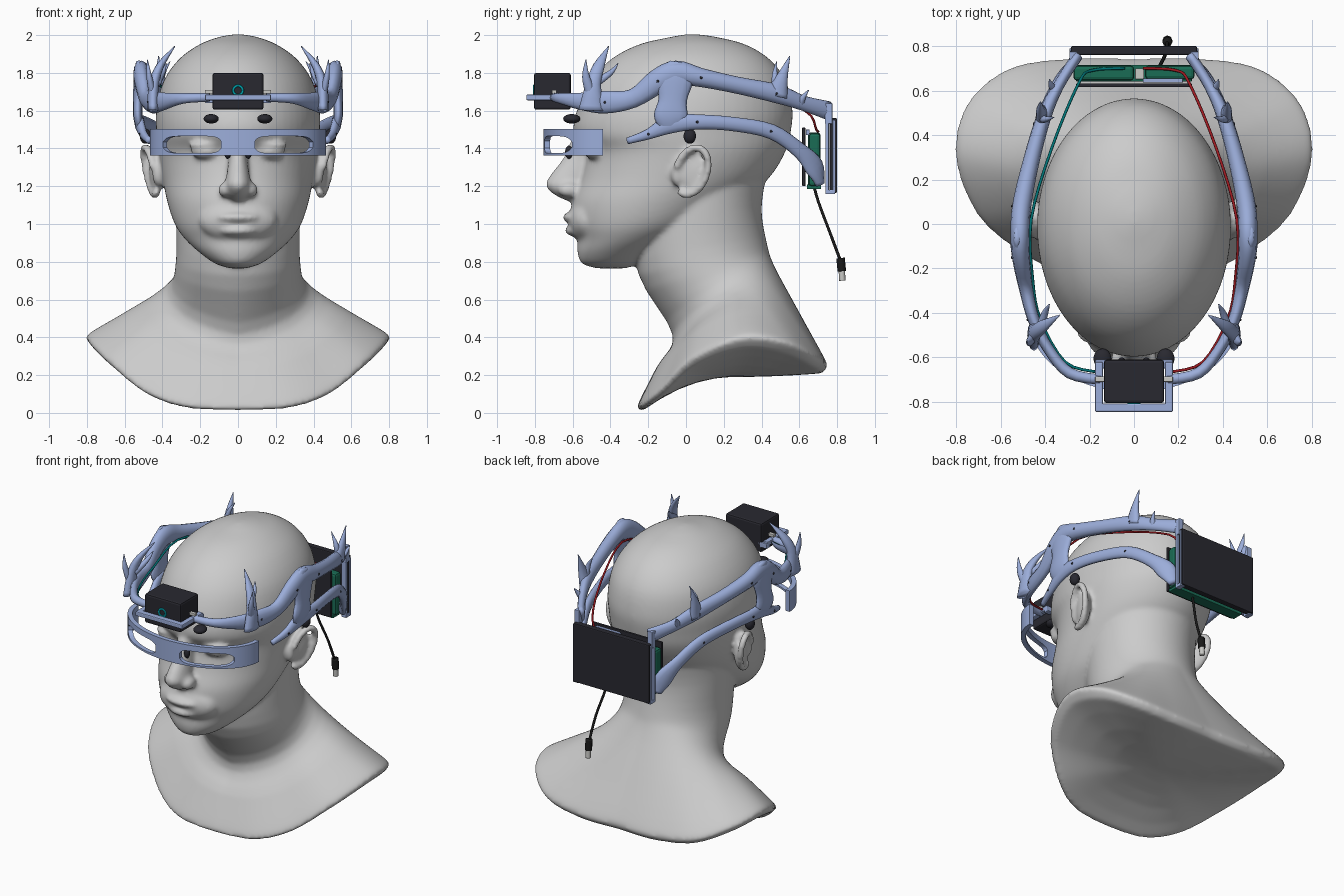
import bpy, bmesh, math
from mathutils import Vector, Matrix

cube = bpy.data.objects.get("Cube")
if cube:
    bpy.data.objects.remove(cube)


def material(name, r, g, b):
    m = bpy.data.materials.new(name)
    m.use_nodes = True
    m.diffuse_color = (r, g, b, 1)
    m.node_tree.nodes["Principled BSDF"].inputs["Base Color"].default_value = (r, g, b, 1)
    return m


GREY = material("bust_grey", .6, .6, .6)
BLUE = material("frame_blue", .33, .42, .7)
DARK = material("charcoal", .022, .022, .03)
BLACK = material("cable_black", .01, .01, .01)
TEAL = material("wire_teal", 0, .18, .19)
CYAN = material("sensor_cyan", 0, .4, .46)
RED = material("wire_red", .35, .01, .015)
GREEN = material("board_green", .01, .15, .09)
SILVER = material("connector_silver", .58, .58, .56)


def finish(name, bm, mat, smooth=True):
    bmesh.ops.recalc_face_normals(bm, faces=bm.faces)
    mesh = bpy.data.meshes.new(name)
    for f in bm.faces:
        f.smooth = smooth
    bm.to_mesh(mesh)
    bm.free()
    mesh.materials.append(mat)
    ob = bpy.data.objects.new(name, mesh)
    bpy.context.collection.objects.link(ob)
    return ob


def spline(keys, n=4):
    """Catmull-Rom samples through tuples of any length."""
    out = []
    for i in range(len(keys) - 1):
        a, b, c, d = (keys[min(max(i + k, 0), len(keys) - 1)] for k in (-1, 0, 1, 2))
        for s in range(n):
            t = s / n
            out.append([q + t / 2 * (r - p + t * (2*p - 5*q + 4*r - e + t * (3*(q - r) + e - p)))
                        for p, q, r, e in zip(a, b, c, d)])
    return out + [list(keys[-1])]


def loft(bm, rings):
    vs = [[bm.verts.new(p) for p in ring] for ring in rings]
    n = len(vs[0])
    for a, b in zip(vs, vs[1:]):
        for i in range(n):
            bm.faces.new((a[i], a[(i + 1) % n], b[(i + 1) % n], b[i]))
    bm.faces.new(vs[0])
    bm.faces.new(vs[-1])


def tube(name, keys, mat, side=1, ref=(0, 0, 1), sides=12):
    """Elliptical sweep; keys are x, y, z, size along ref, size across."""
    pts = spline(keys)
    ps = [Vector((p[0] * side, p[1], p[2])) for p in pts]
    rings = []
    for i, (p, k) in enumerate(zip(ps, pts)):
        tan = (ps[min(i + 1, len(ps) - 1)] - ps[max(i - 1, 0)]).normalized()
        across = tan.cross(Vector(ref)).normalized()
        up = across.cross(tan)
        angles = [math.tau * j / sides for j in range(sides)]
        rings.append([p + up * math.sin(a) * k[3] / 2 + across * math.cos(a) * k[4] / 2 for a in angles])
    bm = bmesh.new()
    loft(bm, rings)
    return finish(name, bm, mat)


def wire(name, pts, mat, width, side=1):
    return tube(name, [p + (width, width) for p in pts], mat, side, sides=8)


def ball(bm, pos, radii, turn=0):
    m = Matrix.Translation(pos) @ Matrix.Rotation(turn, 4, 'Z') @ Matrix.Diagonal((*radii, 1))
    bmesh.ops.create_uvsphere(bm, u_segments=24, v_segments=16, radius=1, matrix=m)


def blob(name, pos, radii, mat):
    bm = bmesh.new()
    ball(bm, pos, radii)
    return finish(name, bm, mat)


def box(name, lo, hi, mat, bevel=.006):
    bm = bmesh.new()
    mid = [(a + b) / 2 for a, b in zip(lo, hi)]
    size = [abs(b - a) for a, b in zip(lo, hi)]
    bmesh.ops.create_cube(bm, size=1, matrix=Matrix.Translation(mid) @ Matrix.Diagonal((*size, 1)))
    ob = finish(name, bm, mat, False)
    mod = ob.modifiers.new("Bevel", 'BEVEL')
    mod.width, mod.segments = bevel, 2
    return ob


# Bust: overlapping closed volumes fused into one smooth skin
ANGLES = [math.tau * i / 64 for i in range(64)]


def level_ring(z, front, back, half):
    mid, depth = (front + back) / 2, (back - front) / 2
    return [(half * math.sin(a), mid - depth * math.cos(a), z) for a in ANGLES]


bm = bmesh.new()
skull = [(.765, -.47, -.32, .04), (.79, -.55, -.25, .12), (.85, -.575, -.15, .205),
         (.92, -.575, -.02, .28), (1, -.6, .14, .335), (1.12, -.6, .3, .375),
         (1.25, -.555, .445, .4), (1.38, -.535, .525, .42), (1.48, -.595, .553, .432),
         (1.6, -.578, .564, .433), (1.75, -.51, .532, .397), (1.87, -.4, .445, .315),
         (1.95, -.25, .315, .205), (1.99, -.08, .16, .1), (2.004, 0, .06, .02)]
nose = [(1.11, -.6, -.5, .03), (1.15, -.69, -.5, .055), (1.2, -.742, -.5, .07),
        (1.25, -.725, -.5, .062), (1.35, -.65, -.45, .05), (1.44, -.61, -.45, .052),
        (1.5, -.57, -.45, .03)]
for keys in (skull, nose):
    loft(bm, [level_ring(*k) for k in spline(keys)])

# Rounded shoulder rim, closed by a shallow bowl below, swept up into the neck
half_rim = spline([(0, -.258, .02), (.28, -.235, .036), (.5, -.135, .115), (.7, .035, .28), (.803, .3, .388),
                   (.75, .54, .36), (.56, .7, .28), (.28, .745, .245), (0, .742, .245)], 8)
rim = half_rim + [(-x, y, z) for x, y, z in half_rim[-2:0:-1]]
spokes = len(rim)
turns = [math.tau * i / spokes for i in range(spokes)]
collar = [Vector((.375 * math.sin(a), .2 - .27 * math.cos(a),
                  .59 - .18 * math.cos(a) + .055 * abs(math.sin(a)))) for a in turns]
throat = [Vector((.328 * math.sin(a), .09 - .34 * math.cos(a), .81 - .08 * math.cos(a))) for a in turns]
centre = Vector((0, .25, .19))
columns = []
for a, edge, low, mid in zip(turns, rim, collar, throat):
    edge = Vector(edge)
    upper_edge = edge.lerp(low, .06) + Vector((0, 0, .02))
    columns.append(spline([edge, upper_edge, upper_edge.lerp(low, .5), low, mid,
                           (.33 * math.sin(a), .06 - .34 * math.cos(a), 1.08),
                           (.33 * math.sin(a), .09 - .34 * math.cos(a), 1.28)]))
rings = []
for t in (.04, .2, .4, .6, .8, .95):
    ring = []
    for p in rim:
        r = centre.lerp(Vector(p), t)
        r.z = centre.z + (p[2] - .03 - centre.z) * t * t
        ring.append(r)
    rings.append(ring)
loft(bm, rings + list(zip(*columns)))

# Lips and muzzle, then paired face details and ears
ball(bm, (0, -.592, 1.035), (.12, .062, .03))
ball(bm, (0, -.58, .965), (.105, .062, .032))
ball(bm, (0, -.525, 1.02), (.21, .1, .12))
for s in (1, -1):
    ball(bm, (s * .068, -.62, 1.18), (.038, .058, .04))
    ball(bm, (s * .165, -.475, 1.385), (.085, .068, .045))
    ball(bm, (s * .165, -.48, 1.42), (.1, .068, .02))
    ball(bm, (s * .43, .03, 1.28), (.035, .08, .125), -s * .25)
    ball(bm, (s * .42, -.045, 1.26), (.035, .035, .06))
    for i in range(26):
        a = -2 + 4.9 * i / 25
        dy, dz = .085 * math.cos(a), .125 * math.sin(a)
        y = .03 + dy + .2 * dz
        ball(bm, (s * (.45 + .25 * (y + .03) + .15 * dz), y, 1.28 + dz), (.024, .022, .022))
bust = finish("bust", bm, GREY)
mod = bust.modifiers.new("Fuse", 'REMESH')
mod.mode, mod.voxel_size, mod.use_smooth_shade = 'VOXEL', .012, True
mod = bust.modifiers.new("Soften", 'SMOOTH')
mod.factor, mod.iterations = .5, 12

# Visor: curved band with two rounded windows
bm = bmesh.new()
cols = []
for i in range(-64, 65):
    phi = math.pi / 2 * i / 64
    x, y = .45 * math.sin(phi), -.44 - .3 * math.cos(phi)
    r = min(abs(abs(x) - .235) / .152, 1)
    h = .045 * math.sqrt(max(.1, 1 - r ** 6))
    cols.append((r < 1, [bm.verts.new((x, y, z)) for z in (1.362, 1.42 - h, 1.42 + h, 1.503)]))
for (in_a, a), (in_b, b) in zip(cols, cols[1:]):
    for k in range(3):
        if not (k == 1 and in_a and in_b):
            bm.faces.new((a[k], b[k], b[k + 1], a[k + 1]))
visor = finish("visor", bm, BLUE, False)
mod = visor.modifiers.new("Thickness", 'SOLIDIFY')
mod.thickness, mod.offset = .03, 0

# Side straps, links, thorns, pads and rear frames
upper = [(.15, -.7, 1.67, .045, .045), (.29, -.67, 1.665, .055, .05), (.385, -.56, 1.65, .09, .05),
         (.45, -.43, 1.645, .12, .055), (.487, -.28, 1.665, .1, .065), (.508, -.15, 1.755, .13, .08),
         (.512, -.05, 1.8, .13, .085), (.505, .08, 1.775, .1, .085), (.465, .27, 1.735, .09, .075),
         (.405, .48, 1.69, .1, .065), (.34, .62, 1.64, .08, .05), (.255, .755, 1.6, .1, .05)]
lower = [(.47, -.31, 1.44, .035, .03), (.5, -.2, 1.475, .055, .04), (.52, -.08, 1.53, .1, .05),
         (.52, .06, 1.54, .08, .05), (.485, .24, 1.53, .075, .05), (.425, .45, 1.49, .08, .05),
         (.36, .6, 1.39, .085, .05), (.31, .68, 1.3, .12, .05), (.28, .71, 1.21, .06, .04)]
link = [(.525, -.05, 1.86, .07, .03), (.525, -.06, 1.78, .2, .055), (.53, -.07, 1.66, .15, .05),
        (.53, -.08, 1.57, .18, .05), (.52, -.08, 1.51, .12, .04)]
thorns = [[(.45, -.5, 1.6, .14, .06), (.445, -.49, 1.74, .08, .055), (.41, -.46, 1.84, .06, .04),
           (.335, -.41, 1.94, .005, .005)],
          [(.45, -.5, 1.68, .06, .04), (.47, -.53, 1.78, .04, .03), (.48, -.53, 1.87, .004, .004)],
          [(.43, -.49, 1.74, .05, .04), (.4, -.4, 1.8, .03, .03), (.38, -.36, 1.85, .004, .004)],
          [(.41, .48, 1.68, .12, .06), (.42, .51, 1.78, .06, .04), (.42, .55, 1.89, .004, .004)],
          [(.41, .48, 1.72, .05, .04), (.4, .47, 1.79, .03, .03), (.36, .48, 1.86, .004, .004)],
          [(.35, .6, 1.63, .05, .04), (.37, .62, 1.67, .03, .03), (.38, .65, 1.71, .004, .004)]]
run = [(.04, .7, 1.49), (.19, .69, 1.5), (.25, .63, 1.6), (.37, .34, 1.7), (.462, .02, 1.76),
       (.455, -.25, 1.68), (.42, -.43, 1.65), (.31, -.62, 1.662), (.17, -.665, 1.67)]
for s, tag in ((1, "left"), (-1, "right")):
    tube(tag + "_upper_strap", upper, BLUE, s)
    tube(tag + "_lower_strap", lower, BLUE, s)
    tube(tag + "_strap_link", link, BLUE, s, (0, 1, 0))
    for i, keys in enumerate(thorns):
        tube(f"{tag}_thorn_{i}", keys, BLUE, s, (0, 1, 0))
    for i, (x, y, z, h, w) in enumerate(upper[3:10:2] + lower[1:6:2]):
        blob(f"{tag}_stud_{i}", (s * (x + w / 2), y, z), (.005, .007, .007), DARK)
    blob(tag + "_ear_pad", (s * .49, .02, 1.465), (.03, .033, .04), DARK)
    blob(tag + "_brow_pad", (s * .142, -.605, 1.557), (.04, .045, .025), DARK)
    blob(tag + "_nose_pad", (s * .055, -.62, 1.38), (.018, .02, .035), DARK)
    for part, y0, y1, z0, z1 in (("outer_rail", .776, .79, 1.165, 1.55), ("inner_rail", .738, .756, 1.16, 1.56),
                                 ("top_block", .735, .775, 1.53, 1.64), ("foot", .738, .79, 1.158, 1.18)):
        box(f"{tag}_{part}", (s * .255, y0, z0), (s * .29, y1, z1), BLUE, .004)
    box(tag + "_bracket_arm", (s * .14, -.84, 1.655), (s * .175, -.62, 1.685), BLUE)
    wire(tag + "_bracket_pin", [(.085, -.7, 1.62), (.085, -.7, 1.58), (.085, -.7, 1.53)], BLUE, .022, s)
    wire(tag + "_board_plug", [(.2, .64, 1.21), (.2, .64, 1.18), (.2, .64, 1.15)], SILVER, .035, s)
    wire(tag + "_wire", run, RED if s > 0 else TEAL, .013, s)

# Front sensor box in its bracket
box("sensor_box", (-.135, -.805, 1.605), (.135, -.61, 1.8), DARK, .012)
box("bracket_front_bar", (-.175, -.845, 1.655), (.175, -.807, 1.685), BLUE)
box("bracket_back_bar", (-.175, -.65, 1.64), (.175, -.61, 1.675), BLUE)
box("bracket_axle", (-.175, -.71, 1.69), (.175, -.685, 1.71), SILVER, .004)
ring = [(.025 * math.cos(a), -.807, 1.707 + .025 * math.sin(a)) for a in ANGLES[::4] + ANGLES[:1]]
tube("sensor_ring", [p + (.006, .013) for p in ring], CYAN, 1, (0, 1, 0), 6)

# Rear screen, circuit boards and hanging lead
box("rear_screen", (-.283, .76, 1.165), (.283, .8, 1.56), DARK)
box("inner_plate", (-.26, .615, 1.2), (.26, .632, 1.51), DARK, .004)
box("main_board", (-.272, .645, 1.2), (0, .712, 1.485), GREEN, .015)
box("second_board", (.05, .65, 1.2), (.272, .712, 1.48), GREEN, .015)
box("lower_board", (-.26, .64, 1.185), (.26, .715, 1.21), GREEN, .004)
box("board_socket", (.005, .65, 1.38), (.045, .7, 1.48), SILVER, .004)
box("board_clip", (.04, .635, 1.47), (.22, .655, 1.5), BLUE, .004)
wire("lead", [(.1, .67, 1.23), (.11, .7, 1.12), (.14, .76, .96), (.15, .82, .8)], BLACK, .016)
wire("lead_grip", [(.15, .818, .82), (.15, .822, .78), (.15, .825, .75)], BLACK, .045)
wire("lead_tip", [(.15, .825, .76), (.15, .826, .73), (.15, .828, .7)], SILVER, .034)
